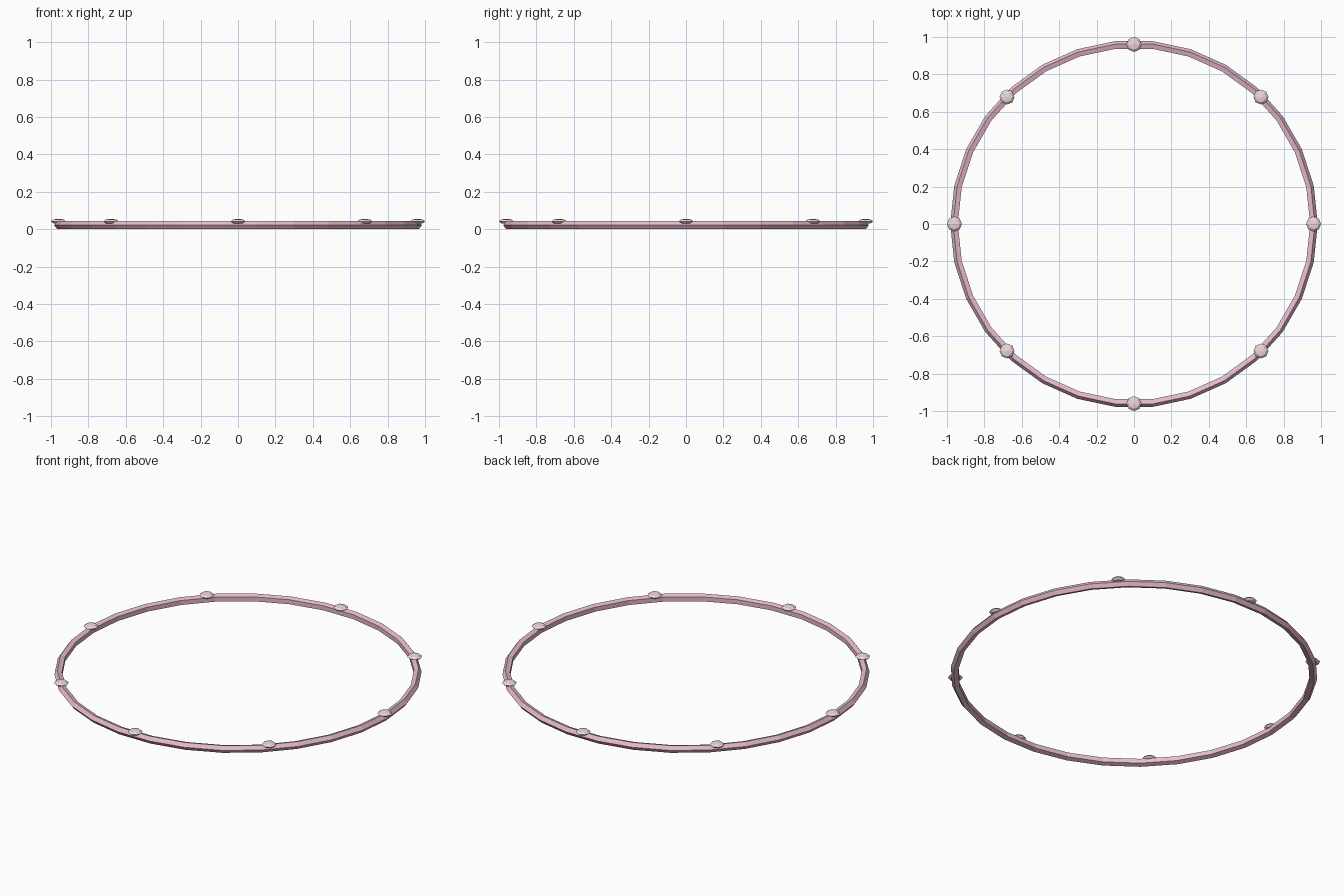
import bpy
from math import cos, sin, pi

if "Cube" in bpy.data.objects:
    bpy.data.objects.remove(bpy.data.objects["Cube"])


def material(name, color):
    m = bpy.data.materials.new(name)
    m.diffuse_color = (*color, 1)
    m.use_nodes = True
    m.node_tree.nodes["Principled BSDF"].inputs["Base Color"].default_value = m.diffuse_color
    return m


pink = material("pink", (0.80, 0.50, 0.62))
pale = material("pale_pink", (0.85, 0.68, 0.73))

RADIUS, TUBE = 0.96, 0.0225
CENTRE_Z = TUBE * sin(2 * pi / 5)

# Thin five-sided hoop
bpy.ops.mesh.primitive_torus_add(major_segments=30, minor_segments=5,
                                 major_radius=RADIUS, minor_radius=TUBE,
                                 location=(0, 0, CENTRE_Z))
hoop = bpy.context.object
hoop.name = "hoop"
hoop.data.materials.append(pink)

# Eight flattened beads sitting on top of the hoop
for i in range(8):
    a = i * pi / 4
    bpy.ops.mesh.primitive_uv_sphere_add(
        segments=8, ring_count=4, radius=0.04,
        location=(RADIUS * cos(a), RADIUS * sin(a), 0.042))
    bead = bpy.context.object
    bead.name = f"bead_{i + 1}"
    bead.scale.z = 0.35
    bead.data.materials.append(pale)
